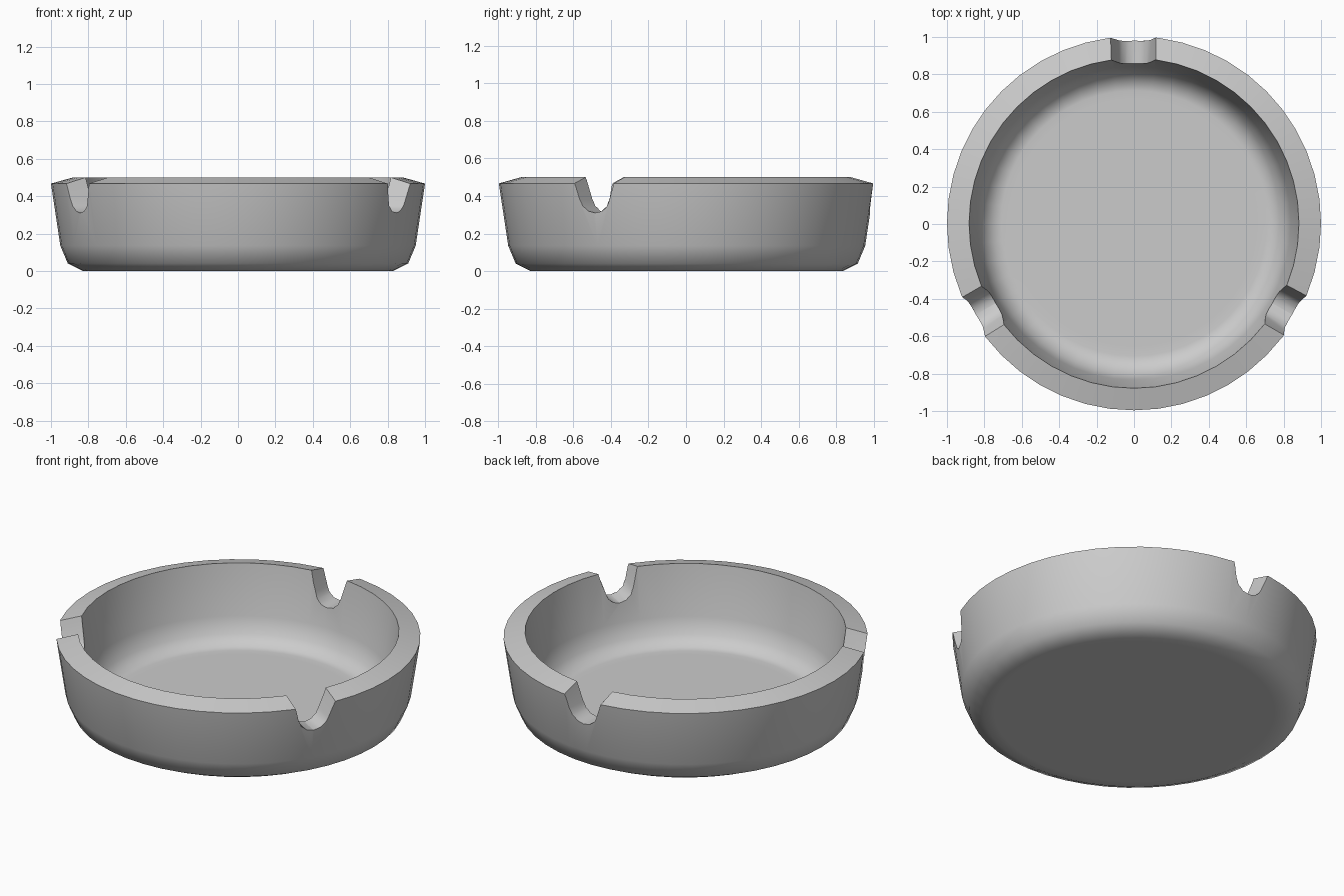
import bpy, bmesh, math
from mathutils import Matrix

if "Cube" in bpy.data.objects:
    bpy.data.objects.remove(bpy.data.objects["Cube"])

SEG = 48


def new_object(name, bm):
    bmesh.ops.recalc_face_normals(bm, faces=bm.faces)
    mesh = bpy.data.meshes.new(name)
    bm.to_mesh(mesh)
    bm.free()
    ob = bpy.data.objects.new(name, mesh)
    bpy.context.collection.objects.link(ob)
    return ob


# bowl: revolved cross-section from underside centre, over the rim, to floor
profile = [(0.77, 0), (0.83, 0), (0.91, 0.04), (0.95, 0.135), (1.0, 0.467),
           (0.882, 0.5), (0.838, 0.2), (0.807, 0.105), (0.75, 0.055),
           (0.71, 0.05), (0.66, 0.05)]
bm = bmesh.new()
rings = [[bm.verts.new((r * math.cos(2 * math.pi * i / SEG),
                        r * math.sin(2 * math.pi * i / SEG), z))
          for i in range(SEG)] for r, z in profile]
for a, b in zip(rings, rings[1:]):
    for i in range(SEG):
        j = (i + 1) % SEG
        bm.faces.new((a[i], a[j], b[j], b[i]))
bm.faces.new(rings[0])
bm.faces.new(rings[-1])
bowl = new_object("ashtray_bowl", bm)

# three U-shaped rests cut radially through the rim, flaring outward
bm = bmesh.new()
for k in range(3):
    made = []
    for y, s in ((0.7, 0.78), (1.2, 1.15)):
        pts = [(0.145, 0.54)]
        for n in range(7):
            t = math.radians(-10 - 160 * n / 6)
            pts.append((0.095 * math.cos(t), 0.4 + 0.09 * math.sin(t)))
        pts.append((-0.145, 0.54))
        made.append([bm.verts.new((x * s, y, z)) for x, z in pts])
    a, b = made
    for i in range(len(a)):
        j = (i + 1) % len(a)
        bm.faces.new((a[i], a[j], b[j], b[i]))
    bm.faces.new(a)
    bm.faces.new(b)
    bmesh.ops.rotate(bm, verts=a + b, cent=(0, 0, 0),
                     matrix=Matrix.Rotation(2 * math.pi * k / 3, 3, 'Z'))
cutter = new_object("notch_cutter", bm)
cutter.hide_render = True

# apply the cut, then smooth with crisp rim and notch edges
mod = bowl.modifiers.new("notches", 'BOOLEAN')
mod.operation = 'DIFFERENCE'
mod.solver = 'EXACT'
mod.object = cutter
bpy.context.view_layer.objects.active = bowl
bowl.select_set(True)
bpy.ops.object.modifier_apply(modifier=mod.name)
bpy.data.objects.remove(cutter)
ys = [v.co.y for v in bowl.data.vertices]
bowl.data.transform(Matrix.Translation((0, -(min(ys) + max(ys)) / 2, 0)))
bpy.ops.object.shade_smooth_by_angle(angle=math.radians(42))
